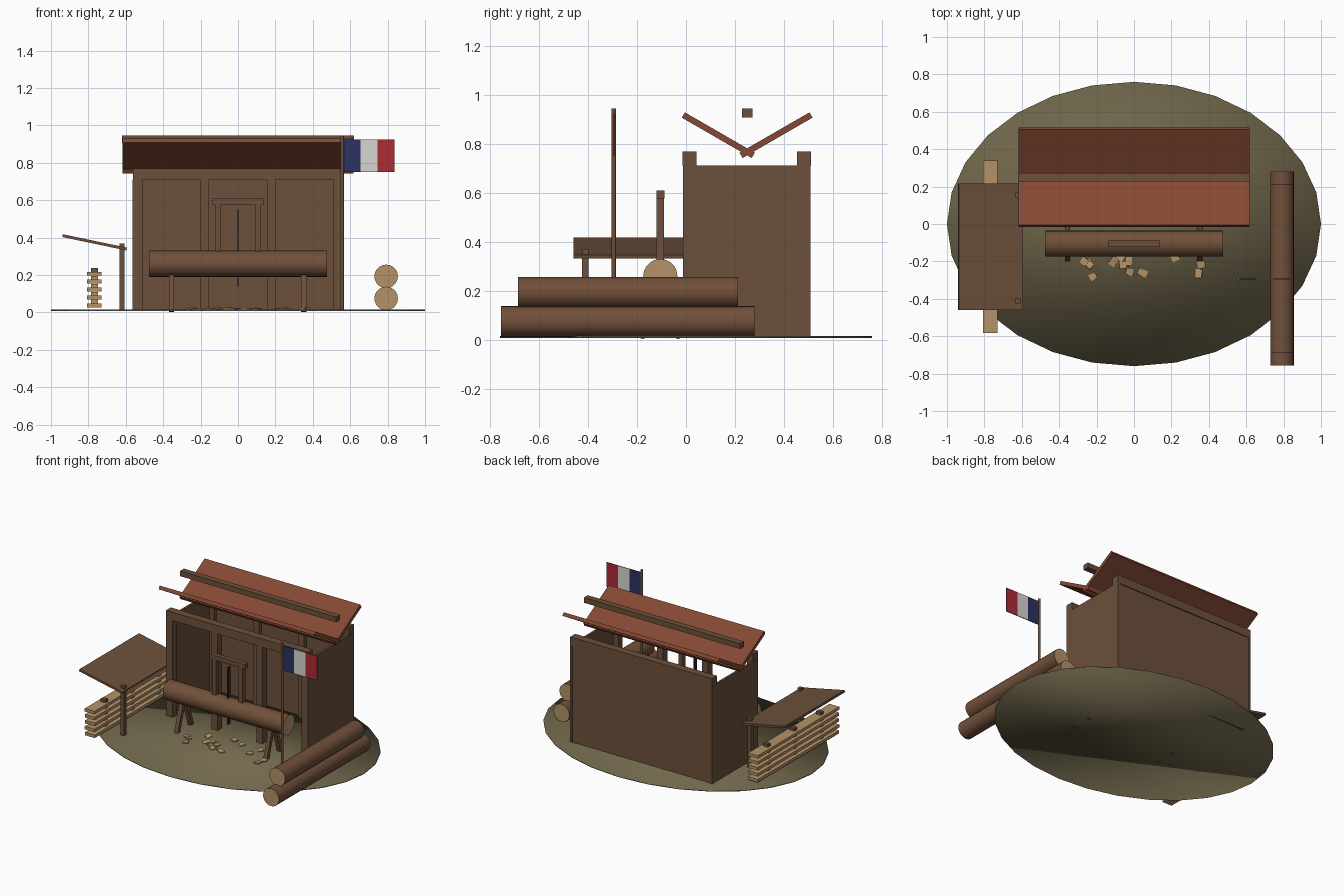
import bpy, math, random
from mathutils import Vector

if "Cube" in bpy.data.objects:
    bpy.data.objects.remove(bpy.data.objects["Cube"])

random.seed(4)


def mat(name, r, g, b):
    m = bpy.data.materials.new(name)
    m.diffuse_color = (r, g, b, 1)
    m.use_nodes = True
    m.node_tree.nodes["Principled BSDF"].inputs["Base Color"].default_value = m.diffuse_color
    return m


WOOD = mat("brown timber", 0.150, 0.080, 0.043)
BARK = mat("bark brown", 0.165, 0.080, 0.042)
ROOF = mat("rust red", 0.235, 0.066, 0.034)
CUT = mat("fresh cut wood", 0.46, 0.29, 0.14)
EARTH = mat("olive earth", 0.165, 0.138, 0.072)
STEEL = mat("dark steel", 0.02, 0.02, 0.022)
BLUE = mat("flag blue", 0.025, 0.032, 0.125)
WHITE = mat("flag white", 0.68, 0.67, 0.64)
RED = mat("flag red", 0.42, 0.025, 0.035)


def box(name, centre, size, material, rot=(0, 0, 0)):
    bpy.ops.mesh.primitive_cube_add(size=1, location=centre, rotation=rot)
    o = bpy.context.object
    o.name = name
    o.scale = size
    o.data.materials.append(material)
    return o


def span(name, x, y, z, material):
    """Box given by its extents on each axis."""
    lo, hi = Vector((x[0], y[0], z[0])), Vector((x[1], y[1], z[1]))
    return box(name, (lo + hi) / 2, hi - lo, material)


def beam(name, a, b, width, material):
    """Square bar between two points."""
    a, b = Vector(a), Vector(b)
    q = (b - a).to_track_quat('Z', 'Y')
    return box(name, (a + b) / 2, (width, width, (b - a).length), material, q.to_euler())


def log(name, a, b, radius, sides=20):
    """Bark cylinder whose two end faces show cut wood."""
    a, b = Vector(a), Vector(b)
    q = (b - a).to_track_quat('Z', 'Y')
    bpy.ops.mesh.primitive_cylinder_add(vertices=sides, radius=radius, depth=(b - a).length,
                                        location=(a + b) / 2, rotation=q.to_euler())
    o = bpy.context.object
    o.name = name
    o.data.materials.append(BARK)
    o.data.materials.append(CUT)
    for p in o.data.polygons:
        p.material_index = 1 if abs(p.normal.z) > 0.9 else 0
    bpy.ops.object.shade_smooth_by_angle(angle=math.radians(40))
    return o


# Ground: thin oval disc
bpy.ops.mesh.primitive_cylinder_add(vertices=28, radius=1, depth=0.007, location=(0, 0, 0.0115))
ground = bpy.context.object
ground.name = "ground"
ground.scale = (1, 0.76, 1)
ground.data.materials.append(EARTH)
bpy.ops.object.shade_smooth()

# Shed frame: four posts front and back, top plates
post_x = (-0.535, -0.178, 0.178, 0.535)
for y, side in ((0.014, "front"), (0.482, "back")):
    for x in post_x:
        span(side + "_post", (x - 0.024, x + 0.024), (y - 0.024, y + 0.024), (0.01, 0.712), WOOD)
    span(side + "_top_plate", (-0.562, 0.562), (y - 0.028, y + 0.028), (0.71, 0.77), WOOD)

# Shed walls: three back panels, two sides, open front
for x0, x1 in zip(post_x, post_x[1:]):
    span("back_panel", (x0 + 0.024, x1 - 0.024), (0.488, 0.503), (0.008, 0.712), WOOD)
for s in (-1, 1):
    box("side_wall", (s * 0.556, 0.248, 0.36), (0.016, 0.52, 0.704), WOOD)

# V-shaped roof slabs and loose ridge beam above
for s, side in ((-1, "front"), (1, "back")):
    box(side + "_roof_slab", (0, 0.25 + s * 0.118, 0.836), (1.236, 0.33, 0.025), ROOF,
        (s * math.radians(30), 0, 0))
span("ridge_beam", (-0.62, 0.62), (0.228, 0.272), (0.908, 0.945), WOOD)

# Log on two sawhorses
log("sawn_log", (-0.475, -0.105, 0.26), (0.475, -0.105, 0.26), 0.07)
for x in (-0.355, 0.352):
    for s in (-1, 1):
        beam("sawhorse_leg", (x, -0.105 + s * 0.08, 0.006), (x, -0.105 + s * 0.012, 0.225), 0.028, WOOD)

# Frame saw standing in the log
span("saw_top_bar", (-0.14, 0.14), (-0.121, -0.088), (0.578, 0.61), WOOD)
for s in (-1, 1):
    box("saw_side_bar", (s * 0.106, -0.105, 0.405), (0.032, 0.032, 0.35), WOOD)
box("saw_blade", (0, -0.105, 0.345), (0.008, 0.028, 0.41), STEEL)

# Two stacked logs on the right
log("lower_log", (0.792, -0.757, 0.075), (0.792, 0.28, 0.075), 0.063)
log("upper_log", (0.792, -0.686, 0.193), (0.792, 0.213, 0.193), 0.063)

# Flag on a pole
bpy.ops.mesh.primitive_cylinder_add(vertices=10, radius=0.009, depth=0.935, location=(0.557, -0.295, 0.4775))
pole = bpy.context.object
pole.name = "flag_pole"
pole.data.materials.append(WOOD)
bpy.ops.object.shade_smooth_by_angle(angle=math.radians(40))
for i, m in enumerate((BLUE, WHITE, RED)):
    x = 0.564 + i * 0.0905
    span("flag_band", (x, x + 0.0905), (-0.298, -0.292), (0.75, 0.925), m)

# Plank pile with spacers
for i in range(5):
    z = 0.037 + i * 0.0425
    dx = random.uniform(-0.003, 0.003)
    box("plank", (-0.767 + dx, -0.122, z), (0.078, 0.922, 0.021), CUT)
    for y in (-0.42, -0.122, 0.18):
        box("spacer", (-0.767, y, z + 0.02), (0.038, 0.03, 0.022), CUT if i < 4 else WOOD)

# Lean-to cover over the planks, on two posts
box("lean_to_roof", (-0.767, -0.122, 0.375), (0.35, 0.676, 0.015), WOOD, (0, math.radians(11.8), 0))
for y in (-0.412, 0.155):
    span("lean_to_post", (-0.634, -0.606), (y - 0.014, y + 0.014), (0.01, 0.37), WOOD)

# Wood chips on the ground around the log
chips = ((-0.24, -0.215), (-0.22, -0.28), (-0.265, -0.2), (-0.11, -0.2), (-0.075, -0.18),
         (-0.06, -0.22), (-0.025, -0.255), (0.045, -0.26), (-0.03, -0.2), (0.22, -0.18),
         (0.36, -0.215), (0.345, -0.265), (-0.15, -0.12), (0.1, -0.1), (0.02, -0.07), (0.25, -0.1))
for x, y in chips:
    box("wood_chip", (x, y, 0.019), (random.uniform(0.035, 0.055), 0.036, 0.008), CUT,
        (random.uniform(-0.2, 0.2), random.uniform(-0.2, 0.2), random.uniform(0, 3)))
